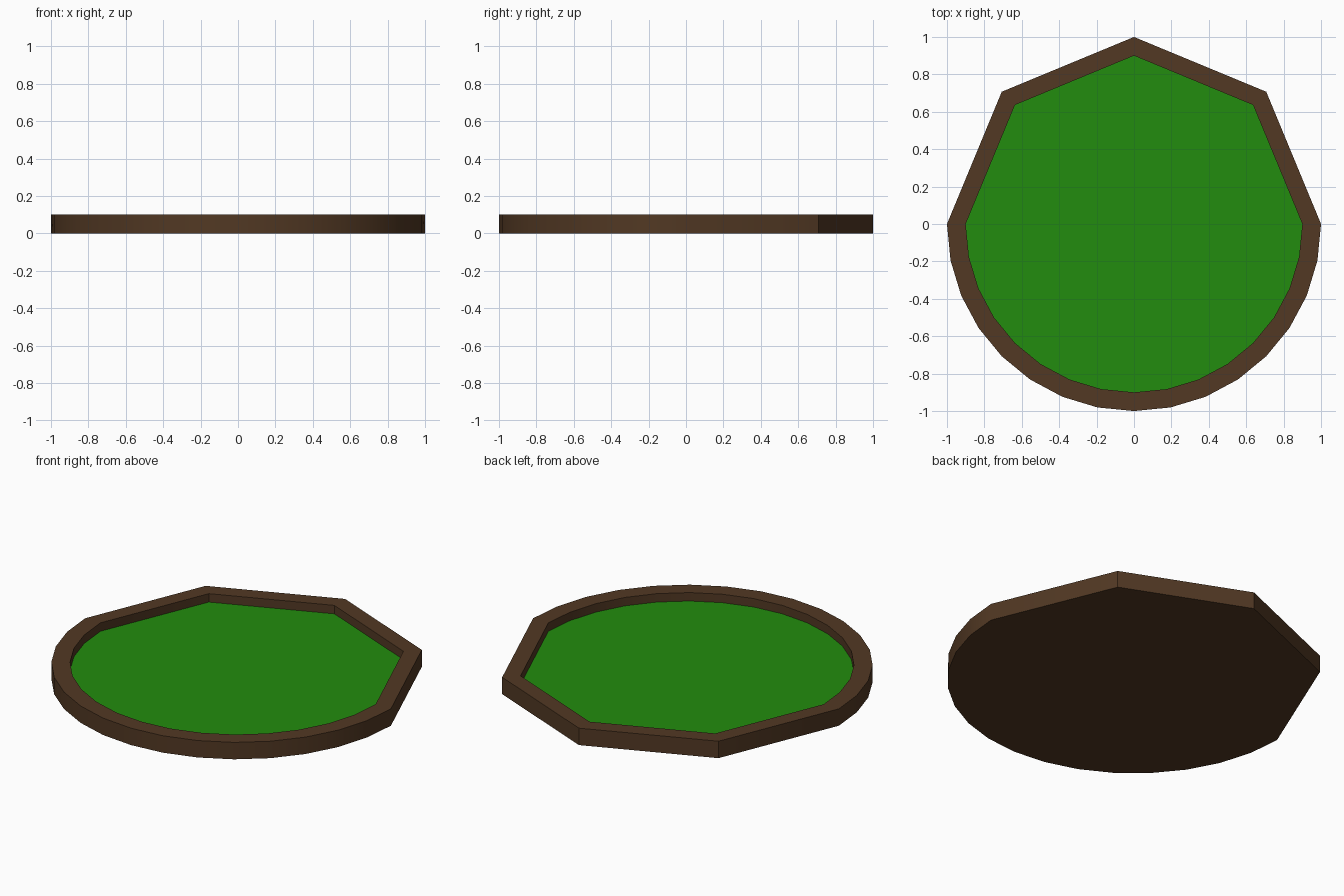
import bpy
import bmesh
from math import sin, cos, radians

cube = bpy.data.objects.get("Cube")
if cube:
    bpy.data.objects.remove(cube, do_unlink=True)

HEIGHT, FLOOR, INNER = 0.1, 0.05, 0.9


def material(name, rgb):
    mat = bpy.data.materials.new(name)
    mat.use_nodes = True
    colour = (*rgb, 1)
    mat.diffuse_color = colour
    bsdf = mat.node_tree.nodes["Principled BSDF"]
    bsdf.inputs["Base Color"].default_value = colour
    bsdf.inputs["Roughness"].default_value = 0.9
    return mat


def make_object(name, bm, mat):
    bmesh.ops.recalc_face_normals(bm, faces=bm.faces)
    mesh = bpy.data.meshes.new(name)
    bm.to_mesh(mesh)
    bm.free()
    mesh.materials.append(mat)
    obj = bpy.data.objects.new(name, mesh)
    bpy.context.collection.objects.link(obj)
    return obj


# Outline: four straight sides at the back, a finely divided arc at the front
angles = [45 * i for i in range(4)] + [180 + 11.25 * i for i in range(16)]


def ring(bm, radius, z):
    return [bm.verts.new((radius * cos(radians(a)), radius * sin(radians(a)), z))
            for a in angles]


def bridge(bm, lower, upper):
    n = len(lower)
    for i in range(n):
        j = (i + 1) % n
        bm.faces.new((lower[i], lower[j], upper[j], upper[i]))


# Tray: closed base, outer wall, flat rim and inner wall
bm = bmesh.new()
rings = [ring(bm, 1, 0), ring(bm, 1, HEIGHT),
         ring(bm, INNER, HEIGHT), ring(bm, INNER, FLOOR)]
for lower, upper in zip(rings, rings[1:]):
    bridge(bm, lower, upper)
bm.faces.new(rings[0])
bm.faces.new(rings[-1])
# The floor of the tray is the green surface
tray = make_object("tray", bm, material("dark_brown_wood", (0.084, 0.04, 0.017)))
tray.data.materials.append(material("green_surface", (0.016, 0.262, 0.0044)))
for face in tray.data.polygons:
    if abs(face.center.z - FLOOR) < 0.001 and face.normal.z > 0.9:
        face.material_index = 1

# Soft arc, crisp corners
bpy.ops.object.select_all(action="DESELECT")
tray.select_set(True)
bpy.context.view_layer.objects.active = tray
bpy.ops.object.shade_smooth_by_angle(angle=radians(30))
